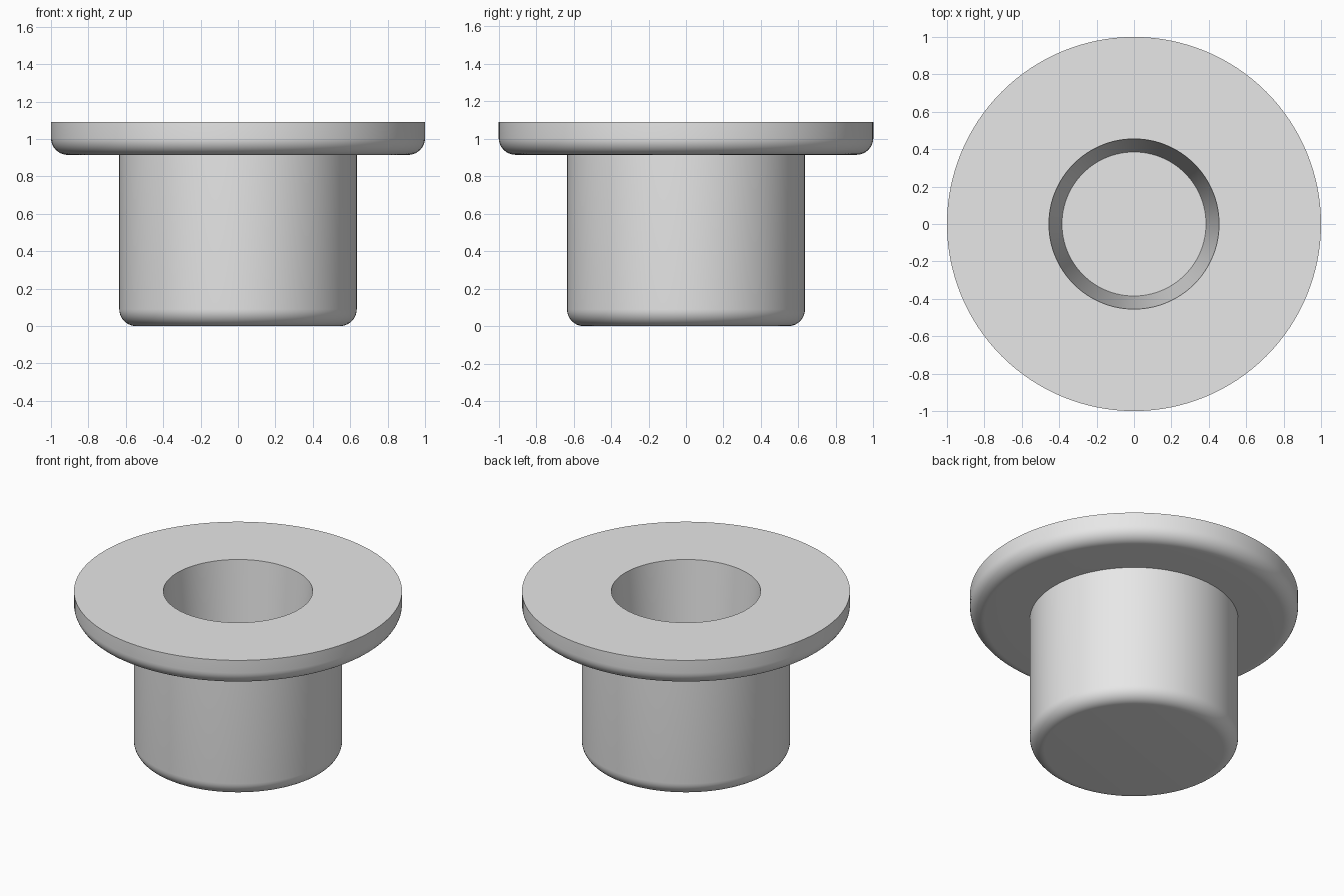
import bpy, bmesh
from math import sin, cos, pi, radians

cube = bpy.data.objects.get("Cube")
if cube:
    bpy.data.objects.remove(cube, do_unlink=True)

SEGMENTS = 128
HEIGHT, FLANGE_Z = 1.09, 0.915
FLANGE_R, POST_R, FILLET = 1.0, 0.635, 0.09

grey = bpy.data.materials.new("light grey")
grey.use_nodes = True
colour = (0.8, 0.8, 0.8, 1)
grey.diffuse_color = colour
grey.node_tree.nodes["Principled BSDF"].inputs["Base Color"].default_value = colour


def rounded_edge(radius, z, fillet, steps=10):
    """Quarter arc turning from a flat underside into an upright wall."""
    return [(radius - fillet + fillet * sin(i / steps * pi / 2),
             z + fillet - fillet * cos(i / steps * pi / 2))
            for i in range(steps + 1)]


def lathe(name, profile):
    """Spin a profile of (radius, height) points around z."""
    bm = bmesh.new()
    verts = [bm.verts.new((r, 0, z)) for r, z in profile]
    edges = [bm.edges.new(pair) for pair in zip(verts, verts[1:])]
    bmesh.ops.spin(bm, geom=verts + edges, cent=(0, 0, 0), axis=(0, 0, 1),
                   angle=2 * pi, steps=SEGMENTS, use_duplicate=False)
    bmesh.ops.remove_doubles(bm, verts=bm.verts, dist=0.0001)
    bmesh.ops.recalc_face_normals(bm, faces=bm.faces)
    mesh = bpy.data.meshes.new(name)
    bm.to_mesh(mesh)
    bm.free()
    mesh.materials.append(grey)
    obj = bpy.data.objects.new(name, mesh)
    bpy.context.collection.objects.link(obj)
    bpy.ops.object.select_all(action='DESELECT')
    obj.select_set(True)
    bpy.context.view_layer.objects.active = obj
    bpy.ops.object.shade_smooth_by_angle(angle=radians(30))
    return obj


# Flanged plug: rounded post, wide collar, tapered blind hole
profile = [(0, 0)]
profile += rounded_edge(POST_R, 0, FILLET)
profile += [(POST_R, FLANGE_Z)]
profile += rounded_edge(FLANGE_R, FLANGE_Z, FILLET)
profile += [(FLANGE_R, HEIGHT), (0.455, HEIGHT), (0.385, 0.18), (0, 0.18)]
lathe("flanged_plug", profile)
